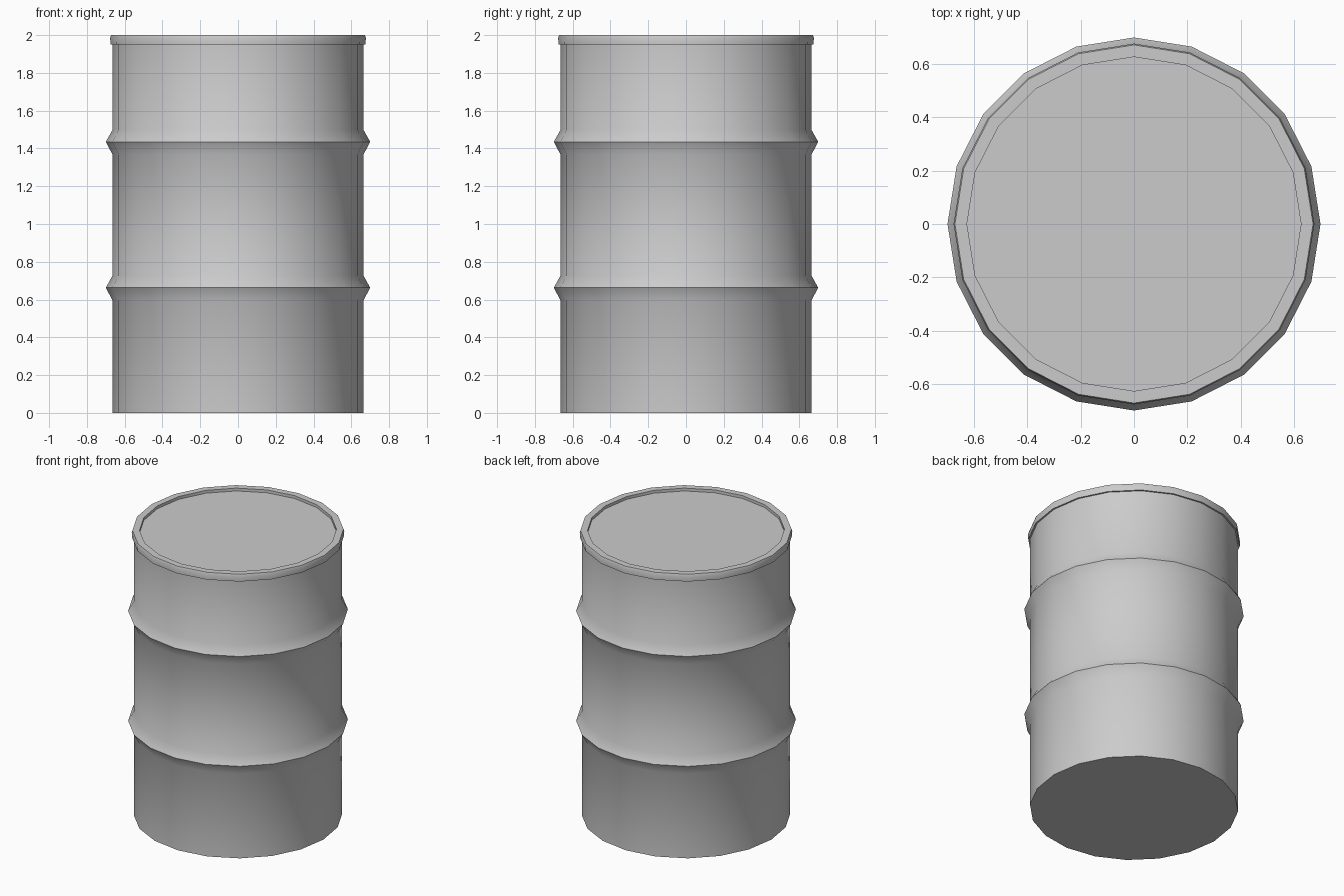
import bpy, bmesh, math
from math import cos, sin, tau

if "Cube" in bpy.data.objects:
    bpy.data.objects.remove(bpy.data.objects["Cube"])

SIDES = 20


def lathe(name, profile, angle=40):
    """Spin an (r, z) profile round the z axis; points with r = 0 close the ends."""
    bm = bmesh.new()
    rings = []
    for r, z in profile:
        if r == 0:
            rings.append([bm.verts.new((0, 0, z))] * SIDES)
        else:
            rings.append([bm.verts.new((r * cos(tau * i / SIDES), r * sin(tau * i / SIDES), z))
                          for i in range(SIDES)])
    for low, high in zip(rings, rings[1:]):
        for i in range(SIDES):
            j = (i + 1) % SIDES
            bm.faces.new(dict.fromkeys((low[i], low[j], high[j], high[i])))
    bmesh.ops.recalc_face_normals(bm, faces=bm.faces)
    mesh = bpy.data.meshes.new(name)
    bm.to_mesh(mesh)
    bm.free()
    obj = bpy.data.objects.new(name, mesh)
    bpy.context.collection.objects.link(obj)
    bpy.ops.object.select_all(action='DESELECT')
    obj.select_set(True)
    bpy.context.view_layer.objects.active = obj
    bpy.ops.object.shade_smooth_by_angle(angle=math.radians(angle))
    return obj


R = 0.664        # body radius
RIB = 0.70       # rib radius


def rib(z):
    return [(R, z - 0.068), (RIB, z), (R, z + 0.064)]


# Drum: flat base, two pressed ribs, rolled top rim and recessed lid
lathe("drum", [
    (0, 0), (R, 0),
    *rib(0.663), *rib(1.435),
    (R, 1.95), (0.675, 1.95), (0.677, 1.985), (0.672, 2.0),
    (0.627, 2.0), (0.627, 1.98), (0, 1.98),
])
